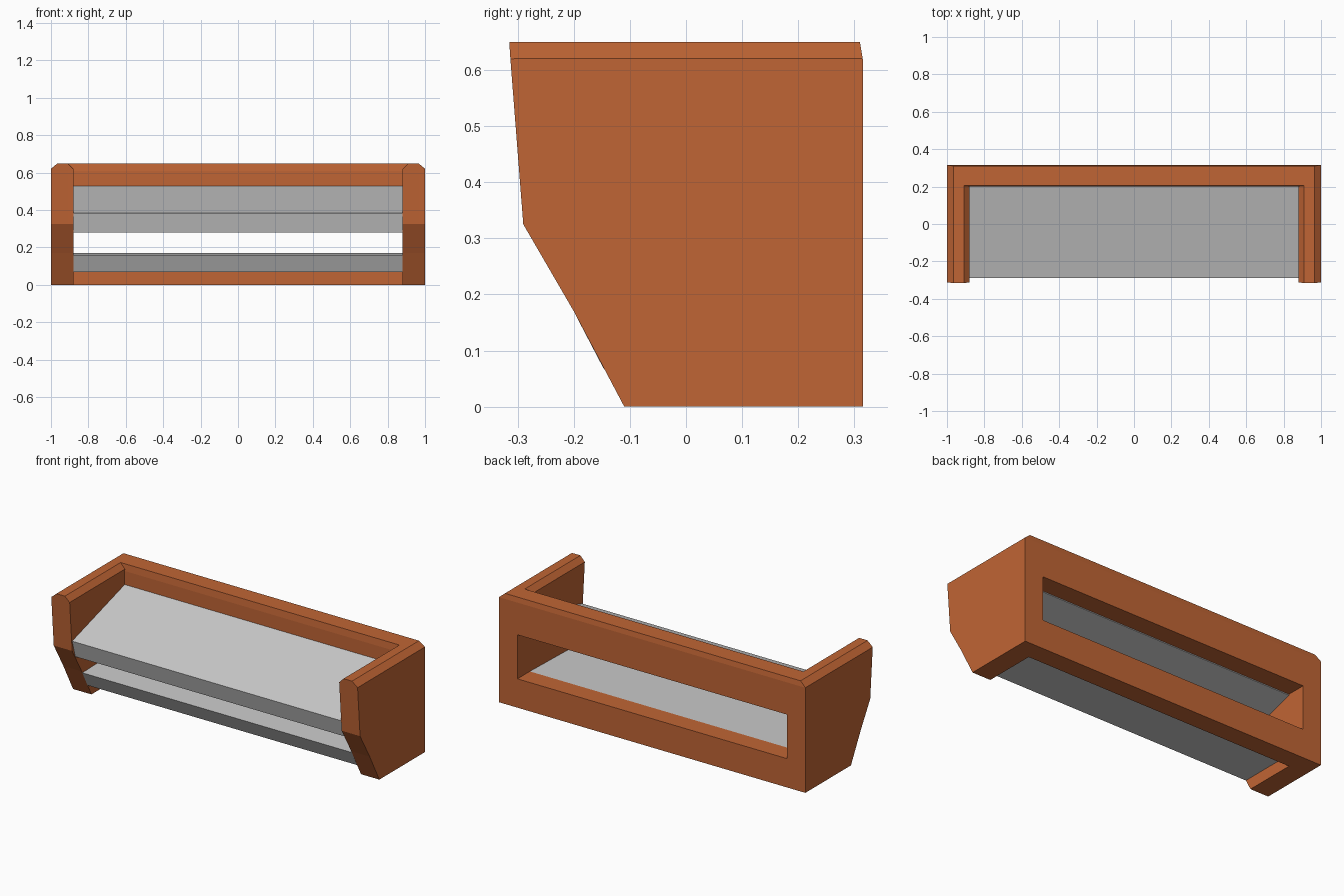
import bpy, bmesh

if "Cube" in bpy.data.objects:
    bpy.data.objects.remove(bpy.data.objects["Cube"])

orange = bpy.data.materials.new("orange_paint")
orange.diffuse_color = (0.53, 0.13, 0.035, 1)
orange.use_nodes = True
orange.node_tree.nodes["Principled BSDF"].inputs["Base Color"].default_value = orange.diffuse_color


def loft(name, sections, mat=None):
    """Solid through matching (x, [(y, z), ...]) cross-sections."""
    bm = bmesh.new()
    rings = [[bm.verts.new((x, y, z)) for y, z in pts] for x, pts in sections]
    for a, b in zip(rings, rings[1:]):
        for i in range(len(a)):
            j = (i + 1) % len(a)
            bm.faces.new((a[i], a[j], b[j], b[i]))
    bm.faces.new(rings[0][::-1])
    bm.faces.new(rings[-1])
    bmesh.ops.recalc_face_normals(bm, faces=bm.faces)
    mesh = bpy.data.meshes.new(name)
    bm.to_mesh(mesh)
    bm.free()
    ob = bpy.data.objects.new(name, mesh)
    bpy.context.collection.objects.link(ob)
    if mat:
        mesh.materials.append(mat)
    return ob


def prism(name, half, pts, mat=None):
    return loft(name, [(-half, pts), (half, pts)], mat)


# Side panels: shaped front edge, top chamfered on both long edges
edge = [(-0.29, 0.325), (-0.20, 0.17), (-0.11, 0), (0.315, 0), (0.315, 0.62)]
low = edge + [(0.3149, 0.6205), (-0.313, 0.62)]
high = edge + [(0.31, 0.65), (-0.315, 0.65)]
for side, s in (("left", -1), ("right", 1)):
    loft(side + "_side_panel",
         [(s * 0.88, low), (s * 0.91, high), (s * 0.965, high), (s * 1.0, low)], orange)

# Back: rails above and below the open slot
top_rail = [(0.20, 0.43), (0.315, 0.43), (0.315, 0.62),
            (0.31, 0.65), (0.205, 0.65), (0.20, 0.61)]
prism("back_top_rail", 0.91, top_rail, orange)
prism("back_bottom_rail", 0.88,
      [(0.20, 0), (0.315, 0), (0.315, 0.17), (0.20, 0.17)], orange)

# Sloping upper shelf and flat lower shelf
prism("upper_shelf", 0.88, [(-0.29, 0.383), (-0.26, 0.28), (0.20, 0.425), (0.20, 0.53)])
prism("lower_shelf", 0.88, [(-0.195, 0.16), (-0.147, 0.068), (0.20, 0.068), (0.20, 0.17)])
